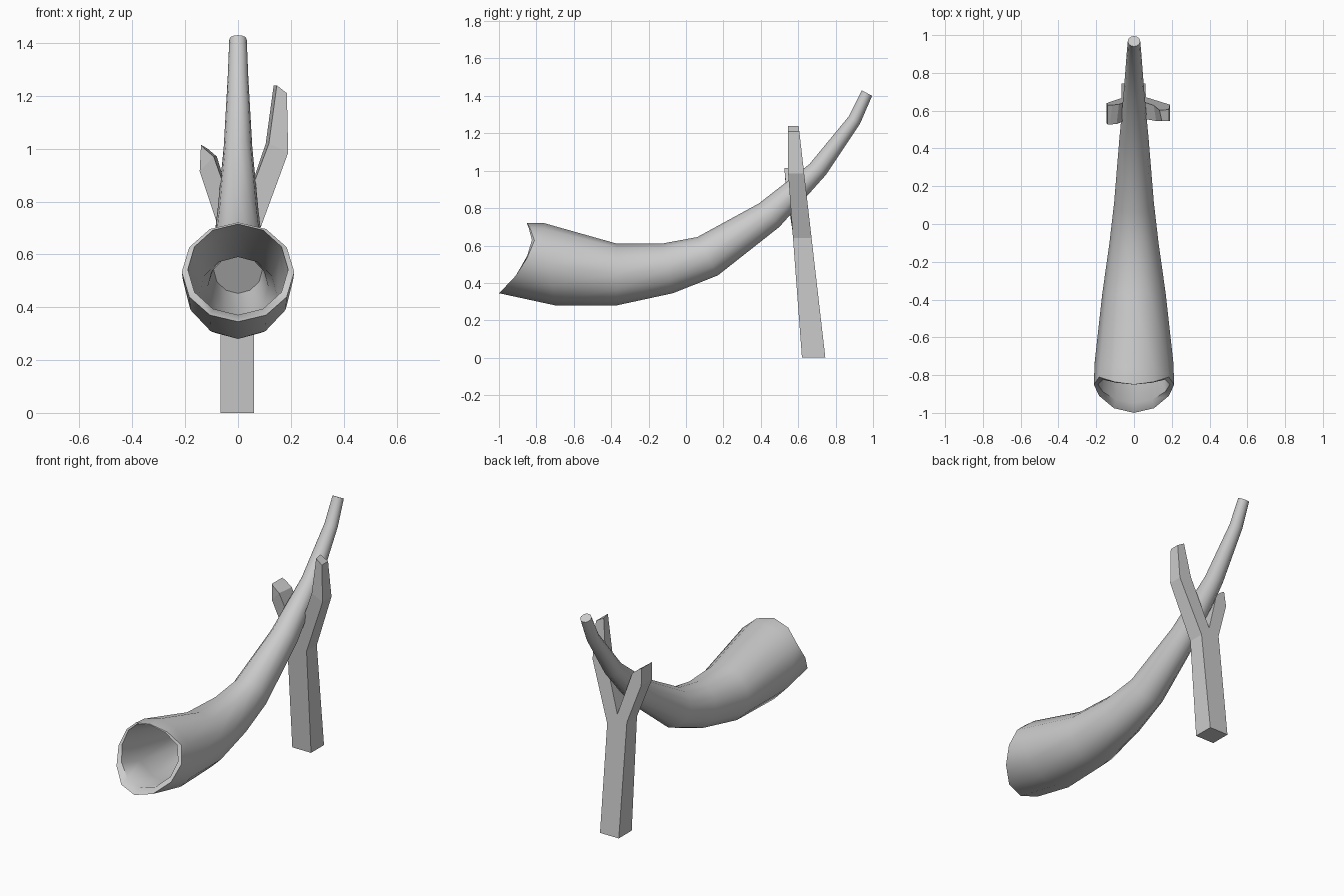
import bpy
import bmesh
from math import sin, cos, pi, radians
from mathutils import Vector

cube = bpy.data.objects.get("Cube")
if cube:
    bpy.data.objects.remove(cube)

grey = bpy.data.materials.new("plain grey")
grey.use_nodes = True
grey.diffuse_color = (0.6, 0.6, 0.6, 1)
grey.node_tree.nodes["Principled BSDF"].inputs["Base Color"].default_value = (0.6, 0.6, 0.6, 1)

SIDES = 12


def finish(name, bm):
    bmesh.ops.recalc_face_normals(bm, faces=bm.faces)
    mesh = bpy.data.meshes.new(name)
    bm.to_mesh(mesh)
    bm.free()
    mesh.materials.append(grey)
    obj = bpy.data.objects.new(name, mesh)
    bpy.context.collection.objects.link(obj)
    return obj


def ring(bottom, top, half_width, scale=1.0):
    """Oval section between a bottom and a top point (y, z)."""
    b, t = Vector((0, *bottom)), Vector((0, *top))
    mid, down = (b + t) / 2, (b - t) / 2 * scale
    side = Vector((half_width * scale, 0, 0))
    return [mid + down * cos(2 * pi * i / SIDES) + side * sin(2 * pi * i / SIDES)
            for i in range(SIDES)]


# Horn sections from the bell to the mouthpiece: bottom, top, half width
sections = [
    ((-0.70, 0.28), (-0.76, 0.72), 0.208),
    ((-0.37, 0.28), (-0.37, 0.61), 0.168),
    ((-0.07, 0.345), (-0.13, 0.61), 0.13),
    ((0.17, 0.44), (0.06, 0.645), 0.105),
    ((0.50, 0.70), (0.39, 0.825), 0.078),
    ((0.75, 0.98), (0.66, 1.035), 0.054),
    ((0.93, 1.25), (0.87, 1.29), 0.039),
    ((0.995, 1.40), (0.94, 1.43), 0.033),
]

# Slanted, notched bell rim; lip depth runs from bottom to top
lip = [-1.0, -0.975, -0.91, -0.85, -0.81, -0.835, -0.85]
outer_rim, inner_rim = [], []
for i in range(SIDES):
    a = 2 * pi * i / SIDES
    y = lip[min(i, SIDES - i)]
    outer_rim.append(Vector((0.213 * sin(a), y, 0.533 - 0.188 * cos(a))))
    inner_rim.append(Vector((0.19 * sin(a), -0.85 + (y + 0.85) * 0.65, 0.543 - 0.172 * cos(a))))

inner = [ring(*s, scale=0.88) for s in sections[:4]]
rings = inner[::-1] + [inner_rim, outer_rim] + [ring(*s) for s in sections]

bm = bmesh.new()
loops = [[bm.verts.new(p) for p in r] for r in rings]
for a, b in zip(loops, loops[1:]):
    for i in range(SIDES):
        j = (i + 1) % SIDES
        bm.faces.new((a[i], a[j], b[j], b[i]))
bm.faces.new(loops[0])
bm.faces.new(loops[-1])
horn = finish("horn", bm)
bpy.ops.object.select_all(action="DESELECT")
horn.select_set(True)
bpy.context.view_layer.objects.active = horn
bpy.ops.object.shade_smooth_by_angle(angle=radians(45))


# Forked stand: strips of (left edge, right edge) points in x, z
def strut(bm, pairs, lean=0.0, bevel=0.0):
    """Four-sided limb whose front face is narrowed on its inner edge."""
    sections = []
    for k, (outer, inner) in enumerate(pairs):
        corners = []
        for (x, z), shift in ((outer, 0), (inner, bevel if k else 0)):
            front = 0.62 - 0.075 * min(z, 1) - (lean if k else 0)
            back = 0.745 - 0.115 * z
            corners.append((Vector((x + shift, front, z)), Vector((x, back, z))))
        (of, ob), (nf, nb) = corners
        sections.append([bm.verts.new(p) for p in (of, nf, nb, ob)])
    for a, b in zip(sections, sections[1:]):
        for i in range(4):
            j = (i + 1) % 4
            bm.faces.new((a[i], a[j], b[j], b[i]))
    return sections


bm = bmesh.new()
crotch = (0, 0.71)
left_base, right_base = (0.063, 0.64), (-0.067, 0.68)
# Stem, split at the top into two halves that carry the prongs
for shoulder, foot in ((left_base, 0.06), (right_base, -0.067)):
    s = strut(bm, [((foot, 0), (0, 0)), (shoulder, crotch)])
    bm.faces.new(s[0])
# Tall left prong
s = strut(bm, [(left_base, crotch), ((0.19, 0.985), (0.105, 1.02)),
               ((0.185, 1.21), (0.135, 1.24))], bevel=0.012)
bm.faces.new(s[-1])
# Short right prong
s = strut(bm, [(right_base, crotch), ((-0.145, 0.915), (-0.08, 0.97)),
               ((-0.14, 1.015), (-0.115, 1.0))], lean=0.018, bevel=-0.012)
bm.faces.new(s[-1])
# Weld the limbs and drop the faces left inside the stem
bmesh.ops.remove_doubles(bm, verts=bm.verts, dist=0.0005)
hidden = [f for f in bm.faces if all(abs(v.co.x) < 1e-4 for v in f.verts)]
bmesh.ops.delete(bm, geom=hidden, context="FACES")
finish("forked_stand", bm)
